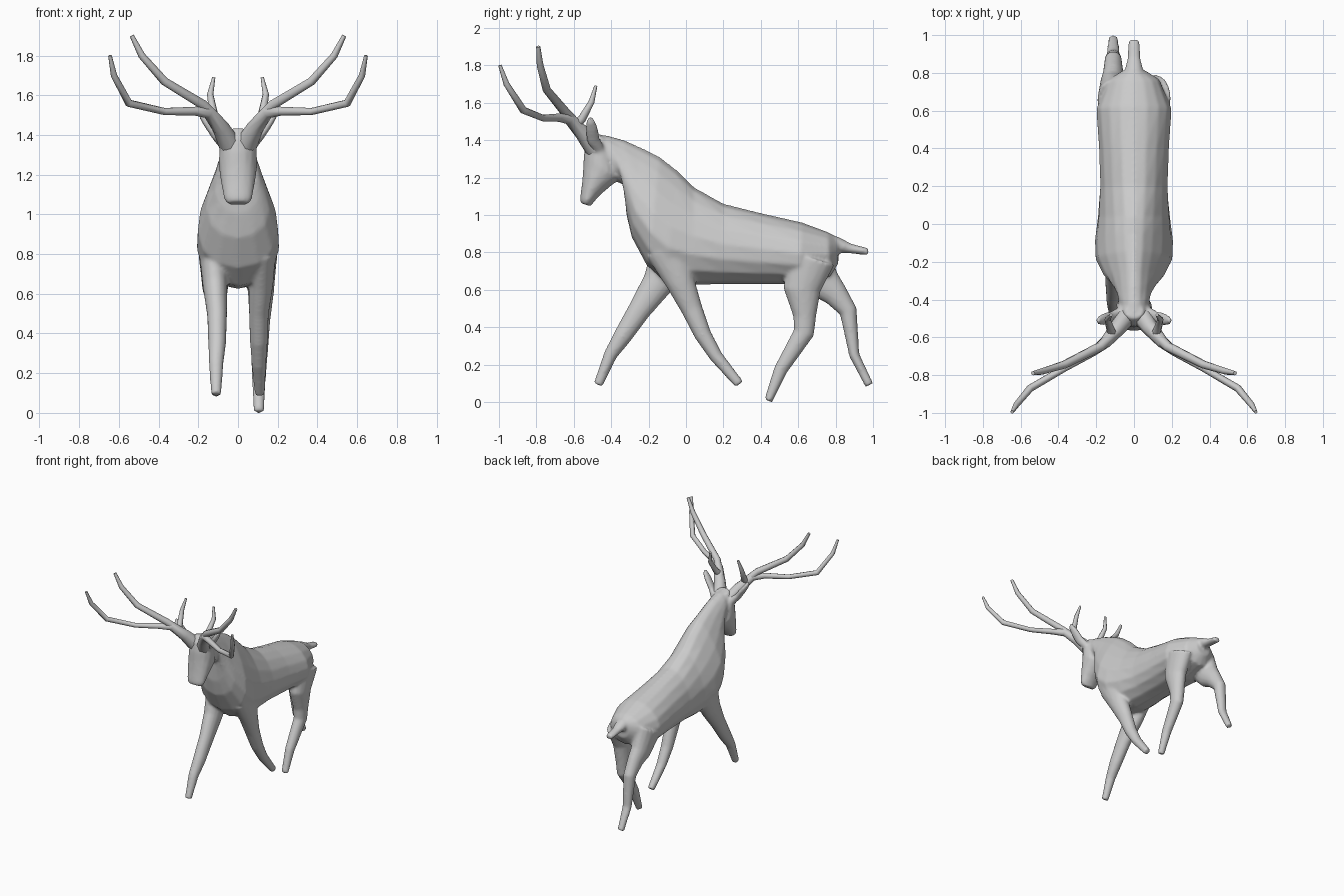
import bpy, bmesh, math
from mathutils import Vector

X = Vector((1, 0, 0))


def loft(name, rings, sides=16):
    """rings: (centre, side axis, up axis, egg factor)"""
    bm = bmesh.new()
    loops = []
    for c, a, b, k in rings:
        loop = []
        for i in range(sides):
            t = 2 * math.pi * i / sides
            loop.append(bm.verts.new(c + a * math.cos(t) * (1 - k * math.sin(t)) + b * math.sin(t)))
        loops.append(loop)
    for p, q in zip(loops, loops[1:]):
        for i in range(sides):
            j = (i + 1) % sides
            bm.faces.new((p[i], p[j], q[j], q[i]))
    bm.faces.new(loops[0])
    bm.faces.new(loops[-1])
    bmesh.ops.recalc_face_normals(bm, faces=bm.faces)
    me = bpy.data.meshes.new(name)
    bm.to_mesh(me)
    bm.free()
    ob = bpy.data.objects.new(name, me)
    bpy.context.collection.objects.link(ob)
    return ob


def profile(name, rows):
    """rows: y, z of one edge, y, z of the opposite edge, half width, egg factor"""
    rings = []
    for y1, z1, y2, z2, w, k in rows:
        p, q = Vector((0, y1, z1)), Vector((0, y2, z2))
        rings.append(((p + q) / 2, X * w, (p - q) / 2, k))
    return loft(name, rings)


def tube(name, rows, ref=X, sides=16):
    """rows: x, y, z, radius across ref, radius along ref"""
    pts = [Vector(r[:3]) for r in rows]
    rings = []
    for i, r in enumerate(rows):
        t = Vector((0, 0, 0))
        if i > 0:
            t += (pts[i] - pts[i - 1]).normalized()
        if i < len(pts) - 1:
            t += (pts[i + 1] - pts[i]).normalized()
        t.normalize()
        a = (ref - t * ref.dot(t)).normalized()
        rings.append((pts[i], a * r[4], t.cross(a) * r[3], 0))
    return loft(name, rings, sides)


def join(name, parts):
    bpy.ops.object.select_all(action='DESELECT')
    for p in parts:
        p.select_set(True)
    bpy.context.view_layer.objects.active = parts[0]
    bpy.ops.object.join()
    parts[0].name = name
    return parts[0]


# Torso and neck, from rump to poll
parts = [profile("torso", [
    (.81, .88, .815, .74, .06, 0),
    (.76, .908, .77, .67, .135, 0),
    (.62, .96, .60, .63, .20, .1),
    (.40, 1.01, .40, .63, .185, .12),
    (.20, 1.06, .20, .63, .178, .15),
    (.04, 1.15, .04, .625, .185, .3),
    (-.05, 1.24, -.11, .64, .195, .4),
    (-.14, 1.31, -.21, .73, .19, .42),
    (-.24, 1.36, -.29, .88, .15, .4),
    (-.33, 1.40, -.318, 1.0, .115, .25),
    (-.42, 1.425, -.33, 1.16, .088, .1),
    (-.49, 1.435, -.40, 1.19, .075, 0)])]

# Head, from poll to muzzle
parts.append(profile("head", [
    (-.50, 1.438, -.42, 1.41, .05, 0),
    (-.535, 1.39, -.38, 1.30, .093, 0),
    (-.547, 1.32, -.355, 1.19, .098, 0),
    (-.550, 1.24, -.42, 1.14, .09, 0),
    (-.556, 1.17, -.465, 1.10, .081, 0),
    (-.566, 1.09, -.50, 1.06, .07, 0),
    (-.566, 1.065, -.51, 1.046, .055, 0)]))

# Tail
parts.append(tube("tail", [
    (0, .72, .85, .06, .07), (0, .81, .84, .042, .05),
    (0, .88, .82, .026, .034), (0, .975, .803, .019, .03)]))

# Four legs in mid-stride
legs = {
    "right_front_leg": [
        (.125, -.10, .82, .12, .07), (.115, -.03, .64, .078, .062),
        (.105, .03, .50, .058, .05), (.105, .09, .36, .046, .045),
        (.105, .16, .245, .036, .037), (.11, .285, .095, .026, .026)],
    "left_front_leg": [
        (-.125, -.07, .80, .12, .07), (-.115, -.15, .635, .085, .062),
        (-.105, -.25, .49, .062, .05), (-.105, -.34, .35, .05, .045),
        (-.11, -.405, .25, .036, .037), (-.11, -.47, .092, .025, .026)],
    "right_hind_leg": [
        (.115, .67, .77, .13, .08), (.115, .62, .60, .10, .065),
        (.11, .635, .46, .062, .052), (.11, .63, .37, .056, .046),
        (.105, .505, .17, .037, .035), (.105, .44, .006, .023, .026)],
    "left_hind_leg": [
        (-.115, .65, .77, .13, .08), (-.115, .74, .63, .092, .065),
        (-.11, .80, .575, .068, .054), (-.11, .868, .485, .048, .046),
        (-.11, .90, .25, .028, .035), (-.11, .98, .09, .023, .026)],
}
parts += [tube(n, rows) for n, rows in legs.items()]

# Ears
for s in (1, -1):
    parts.append(tube("ear", [
        (s * .06, -.46, 1.34, .03, .03), (s * .115, -.495, 1.40, .036, .022),
        (s * .16, -.505, 1.465, .034, .02), (s * .183, -.51, 1.50, .025, .016),
        (s * .193, -.512, 1.522, .012, .01)]))

# Fuse the body parts and soften the joins
body = join("deer_body", parts)
rm = body.modifiers.new("Fuse", 'REMESH')
rm.mode = 'VOXEL'
rm.voxel_size = .01
rm.use_smooth_shade = True
sm = body.modifiers.new("Soften", 'SMOOTH')
sm.factor = .5
sm.iterations = 6

# Antlers: lower beam, upper tine and back tine on each side
branches = [
    [(.045, -.49, 1.36, .055), (.085, -.55, 1.435, .043), (.15, -.625, 1.515, .032), (.22, -.68, 1.52, .022),
     (.37, -.765, 1.518, .018), (.55, -.87, 1.56, .02), (.625, -.96, 1.70, .016), (.645, -.995, 1.80, .009)],
    [(.10, -.575, 1.47, .03), (.18, -.65, 1.555, .026), (.37, -.745, 1.67, .022),
     (.485, -.78, 1.80, .018), (.535, -.79, 1.90, .011)],
    [(.11, -.60, 1.47, .026), (.125, -.555, 1.515, .022), (.14, -.505, 1.605, .016), (.122, -.482, 1.69, .008)],
]
for s, side in ((1, "right"), (-1, "left")):
    tubes = [tube("branch", [(s * x, y, z, r, r) for x, y, z, r in b], Vector((s, 1, 0)), 8)
             for b in branches]
    antler = join(side + "_antler", tubes)
    bpy.ops.object.shade_smooth_by_angle(angle=math.radians(50))
